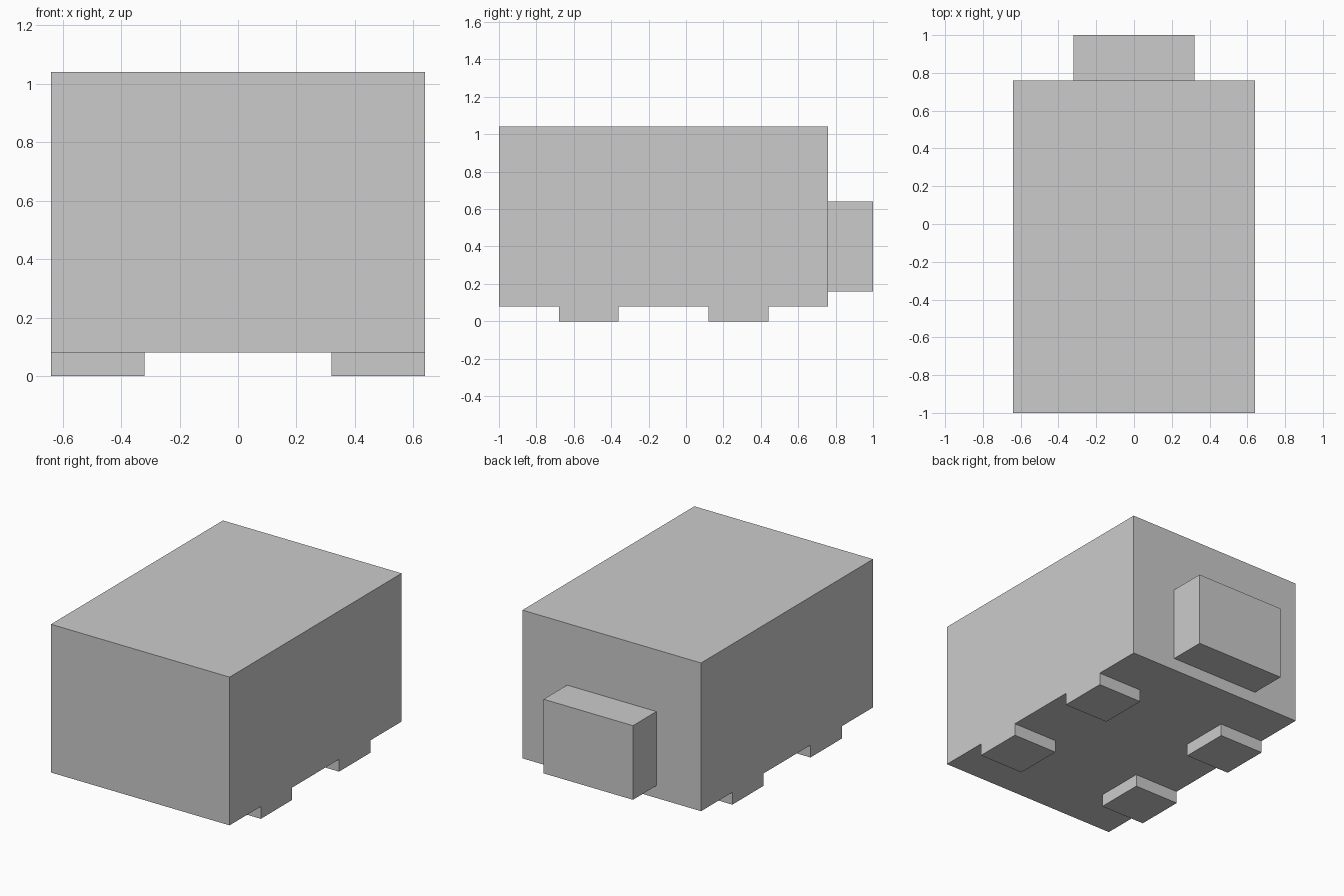
import bpy
import bmesh
from mathutils import Vector

if "Cube" in bpy.data.objects:
    bpy.data.objects.remove(bpy.data.objects["Cube"])


def box(name, low, high):
    """Add a box spanning two opposite corners."""
    low, high = Vector(low), Vector(high)
    size, centre = high - low, (low + high) / 2
    bm = bmesh.new()
    bmesh.ops.create_cube(bm, size=1)
    bmesh.ops.scale(bm, vec=size, verts=bm.verts)
    mesh = bpy.data.meshes.new(name)
    bm.to_mesh(mesh)
    bm.free()
    obj = bpy.data.objects.new(name, mesh)
    obj.location = centre
    bpy.context.collection.objects.link(obj)
    return obj


# Main body
box("body", (-0.64, -1.0, 0.08), (0.64, 0.76, 1.04))

# Block projecting from the back
box("back_block", (-0.32, 0.76, 0.16), (0.32, 1.0, 0.64))

# Four feet, flush with the body sides
for end, y in (("front", -0.68), ("back", 0.12)):
    for side, x in (("left", -0.64), ("right", 0.32)):
        box(f"{end}_{side}_foot", (x, y, 0), (x + 0.32, y + 0.32, 0.08))
